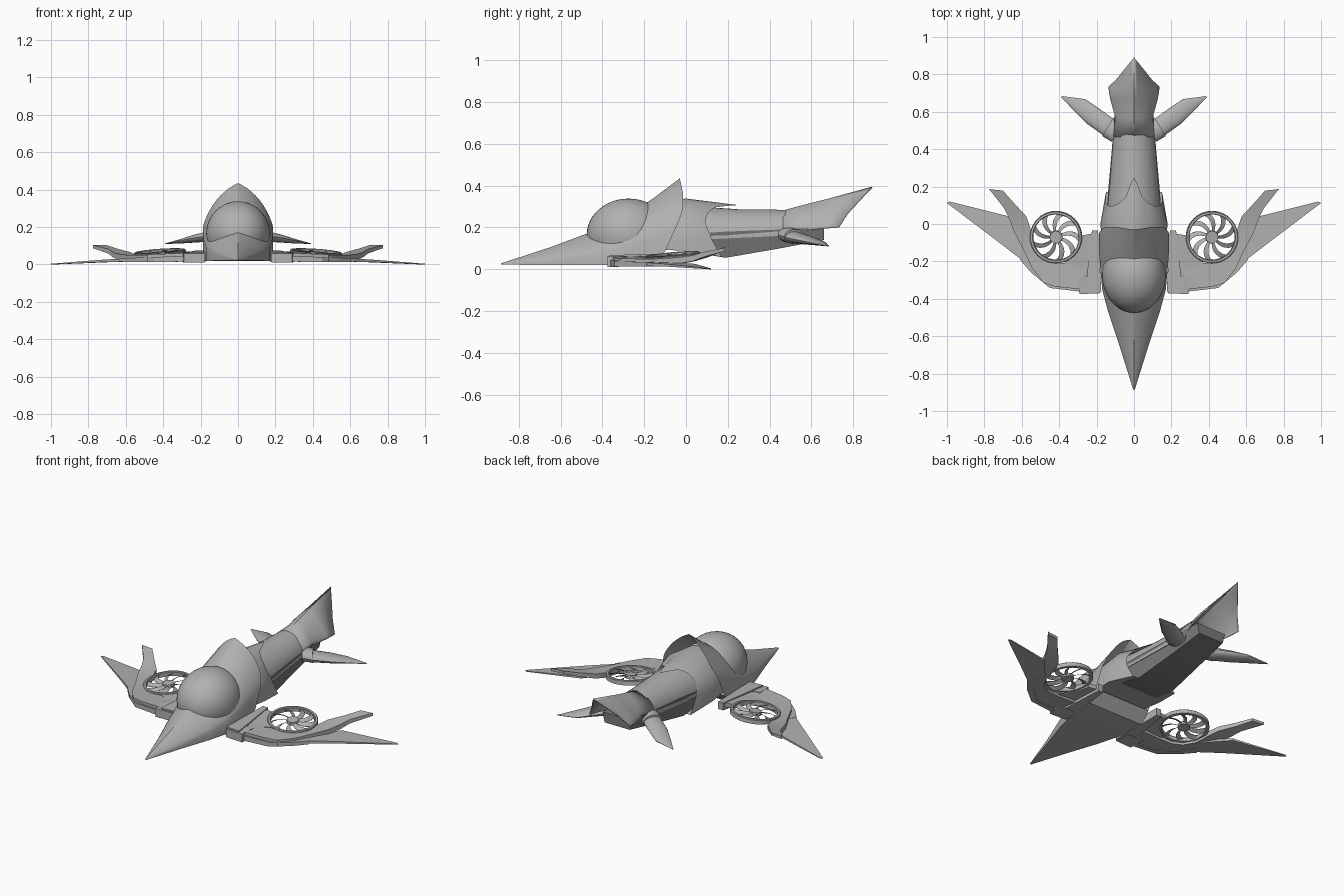
import bpy, bmesh
from math import sin, cos, pi, radians
from mathutils import Vector, Matrix

if "Cube" in bpy.data.objects:
    bpy.data.objects.remove(bpy.data.objects["Cube"])


def paint(name, v):
    m = bpy.data.materials.new(name)
    m.diffuse_color = (v, v, v, 1)
    m.use_nodes = True
    m.node_tree.nodes["Principled BSDF"].inputs["Base Color"].default_value = m.diffuse_color
    return m


HULL, DARK = paint("hull_grey", .44), paint("dark_grey", .2)


def finish(name, bm, mirror=False, thick=0, mat=HULL):
    bmesh.ops.recalc_face_normals(bm, faces=bm.faces)
    me = bpy.data.meshes.new(name)
    bm.to_mesh(me)
    bm.free()
    me.materials.append(mat)
    ob = bpy.data.objects.new(name, me)
    bpy.context.collection.objects.link(ob)
    if thick:
        s = ob.modifiers.new("thickness", 'SOLIDIFY')
        s.thickness = thick
    if mirror:
        ob.modifiers.new("mirror", 'MIRROR')
    return ob


def skin(bm, rings, closed=True, cap0=True, cap1=True):
    """Bridge a row of equal-length point rings."""
    vs = [[bm.verts.new(p) for p in r] for r in rings]
    n = len(vs[0])
    for a, b in zip(vs, vs[1:]):
        for i in range(n if closed else n - 1):
            j = (i + 1) % n
            bm.faces.new((a[i], a[j], b[j], b[i]))
    if cap0:
        bm.faces.new(vs[0])
    if cap1:
        bm.faces.new(vs[-1])


def curve(pts):
    """Edge sweep: y as a piecewise linear function of z."""
    def f(z):
        if z <= pts[0][0]:
            return pts[0][1]
        for (a, ya), (b, yb) in zip(pts, pts[1:]):
            if z <= b:
                return ya + (yb - ya) * (z - a) / (b - a)
        return pts[-1][1]
    return f


def arch(y, w, zb, zs, zt, g, n=10):
    """Body section: upright walls zb..zs, then an arch to zt (g: 0 round, 1 straight roof)."""
    half = [(w, zb)]
    for i in range(n + 1):
        a = pi / 2 * i / n
        t = i / n
        half.append((w * (cos(a) * (1 - g) + (1 - t) * g),
                     zs + (zt - zs) * (sin(a) * (1 - g) + t * g)))
    half[-1] = (0, zt)
    pts = half + [(-x, z) for x, z in half[-2::-1]]
    return [(x, y(z) if callable(y) else y, z) for x, z in pts]


def body(name, secs, thick=0, mat=HULL, **kw):
    bm = bmesh.new()
    skin(bm, [arch(*s) for s in secs], **kw)
    return finish(name, bm, thick=thick, mat=mat)


def plate(name, pairs):
    """Mirrored slab from stations (x1, y1, x2, y2, z_top, thickness)."""
    bm = bmesh.new()
    skin(bm, [[(a, b, z), (c, d, z), (c, d, z - t), (a, b, z - t)]
              for a, b, c, d, z, t in pairs])
    return finish(name, bm, mirror=True)


# Front hull with the pointed, swept hood edge
hood = curve([(.085, -.1), (.17, -.06), (.28, -.015), (.37, -.015), (.435, -.03)])
body("front_hull", [
    (-.885, .004, .022, .024, .028, .6),
    (-.65, .078, .021, .045, .105, .6),
    (-.47, .138, .02, .07, .172, .5),
    (-.35, .17, .02, .09, .22, .4),
    (-.24, .18, .02, .12, .285, .25),
    (-.16, .186, .022, .15, .337, .2),
    (hood, .188, .085, .2, .435, .45)], cap1=False)

# Middle shell, ending in a point on top
rear = curve([(.06, .17), (.15, .12), (.23, .09), (.28, .11), (.3, .15), (.307, .25)])
body("middle_shell", [
    (-.14, .165, .095, .15, .325, .1),
    (0, .18, .088, .15, .338, .1),
    (rear, .15, .06, .15, .307, .1)], cap1=False)

# Tail body with sloping end
tail_end = curve([(.15, .46), (.19, .47), (.284, .487)])
body("tail_body", [
    (.03, .148, .14, .15, .302, .1),
    (.25, .13, .15, .16, .287, .1),
    (tail_end, .112, .16, .18, .284, .2)])

# Dark keel under the tail, narrowing to a flat bottom
bm = bmesh.new()
skin(bm, [[(-w, y, zt), (w, y, zt), (w * .86, y, zb), (-w * .86, y, zb)]
          for y, w, zb, zt in ((.04, .148, .08, .17), (.19, .137, .055, .18),
                               (.45, .114, .1, .19), (.66, .098, .14, .2))])
finish("tail_keel", bm, mat=DARK)

# Roof-shaped tail fin, open underneath
fin_end = curve([(.2, .73), (.27, .775), (.395, .89)])
body("tail_fin", [
    (.465, .11, .185, .2, .282, .3),
    (.57, .1, .185, .2, .31, .5),
    (.67, .128, .195, .205, .335, .7),
    (fin_end, .137, .2, .205, .395, .95)],
    thick=.005, closed=False, cap0=False, cap1=False)

# Canopy bubble, without the half hidden inside the hull
bm = bmesh.new()
bmesh.ops.create_uvsphere(bm, u_segments=40, v_segments=24, radius=1)
bmesh.ops.delete(bm, geom=[v for v in bm.verts if v.co.z < -.3], context='VERTS')
bmesh.ops.transform(bm, verts=bm.verts,
                    matrix=Matrix.Translation((0, -.275, .165)) @ Matrix.Diagonal((.17, .2, .173, 1)))
finish("canopy", bm)


# Small rear fins: a round collar, then a swept blade
def oval(a, b, t, n=16):
    a, b = Vector(a), Vector(b)
    c, h = (a + b) / 2, (a - b) / 2
    return [c + h * cos(2 * pi * i / n) + Vector((0, 0, t * sin(2 * pi * i / n))) for i in range(n)]


bm = bmesh.new()
skin(bm, [oval((.06, .54, .165), (.12, .44, .165), .036),
          oval((.11, .57, .155), (.17, .47, .155), .036)])
skin(bm, [oval((.11, .562, .152), (.166, .475, .152), .029),
          oval((.19, .62, .14), (.25, .535, .14), .022),
          oval((.262, .668, .125), (.325, .61, .125), .012),
          oval((.385, .684, .112), (.39, .678, .111), .002)])
finish("rear_fins", bm, mirror=True)

# Wing root blocks beside the hull
plate("wing_root", [
    (.192, -.035, .225, -.035, .075, .045),
    (.175, -.36, .262, -.365, .068, .055)])
plate("root_bracket", [
    (.18, -.37, .29, -.375, .06, .05),
    (.19, -.28, .3, -.28, .064, .05)])
plate("fan_mount", [
    (.215, -.05, .275, -.06, .07, .025),
    (.22, -.15, .305, -.15, .066, .025),
    (.22, -.3, .38, -.2, .06, .03)])

# Curved wing arm, ending in a raised tip
plate("wing_arm", [
    (.25, -.21, .28, -.35, .062, .04),
    (.36, -.21, .42, -.335, .056, .038),
    (.44, -.205, .485, -.315, .052, .036),
    (.5, -.175, .545, -.235, .05, .034),
    (.54, -.11, .59, -.14, .05, .032),
    (.555, -.02, .64, -.045, .056, .03),
    (.575, .04, .668, .03, .066, .028),
    (.64, .11, .695, .085, .083, .024),
    (.7, .178, .775, .187, .103, .016)])

# Lip along the arm's leading edge
plate("leading_edge", [
    (.27, -.33, .28, -.362, .045, .03),
    (.42, -.32, .45, -.342, .04, .026),
    (.53, -.23, .55, -.26, .036, .022),
    (.58, -.14, .61, -.19, .034, .02)])

# Outer wing blade
plate("outer_wing", [
    (.5, -.19, .5, -.28, .034, .018),
    (.57, -.08, .57, -.215, .034, .018),
    (.674, .042, .72, -.1, .026, .013),
    (.985, .12, 1, .112, .004, .004)])

# Lift fan: ring, hub and curved blades, slightly tilted
bm = bmesh.new()
N = 40
rings = []
for i in range(N + 1):
    a = 2 * pi * i / N
    rings.append([(r * cos(a), r * sin(a), z)
                  for r, z in ((.14, -.013), (.14, .01), (.136, .014), (.125, .014), (.122, .01), (.122, -.013))])
skin(bm, rings, cap0=False, cap1=False)
bmesh.ops.remove_doubles(bm, verts=bm.verts, dist=1e-5)
bmesh.ops.create_cone(bm, cap_ends=True, segments=20, radius1=.035, radius2=.033, depth=.02)
BLADES = 9
for k in range(BLADES):
    a0 = 2 * pi * k / BLADES
    blade = []
    for j in range(6):
        t = j / 5
        r = .03 + .095 * t
        mid = a0 + .4 * t * t
        half = (.007 + .01 * t) / r
        blade.append([(r * cos(mid + s * half), r * sin(mid + s * half), s * .006 + dz)
                      for s, dz in ((-1, .001), (1, .001), (1, -.001), (-1, -.001))])
    skin(bm, blade)
bmesh.ops.transform(bm, verts=bm.verts, matrix=Matrix.Translation((.417, -.07, .058))
                    @ Matrix.Rotation(.07, 4, 'Y') @ Matrix.Rotation(.09, 4, 'X'))
finish("lift_fans", bm, mirror=True)

# Smooth shading with sharp edges kept
for ob in bpy.data.objects:
    ob.select_set(True)
    bpy.context.view_layer.objects.active = ob
bpy.ops.object.shade_smooth_by_angle(angle=radians(32))
